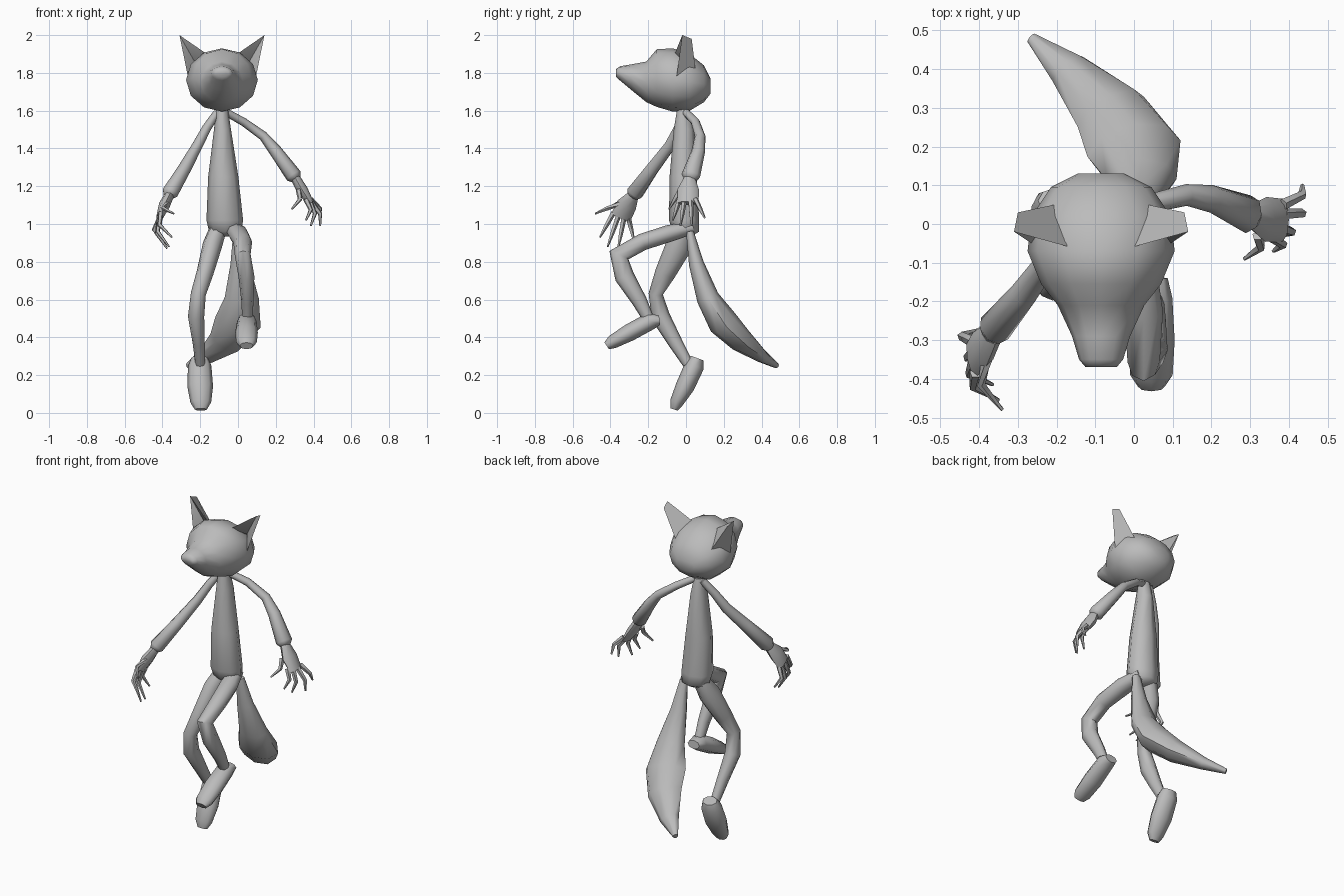
import bpy
import bmesh
import math
from mathutils import Vector

default_cube = bpy.data.objects.get("Cube")
if default_cube:
    bpy.data.objects.remove(default_cube, do_unlink=True)

grey = bpy.data.materials.new("plain grey")
grey.use_nodes = True
grey.diffuse_color = (.5, .5, .5, 1)
grey.node_tree.nodes["Principled BSDF"].inputs["Base Color"].default_value = grey.diffuse_color

X_AXIS, Y_AXIS, Z_AXIS = Vector((1, 0, 0)), Vector((0, 1, 0)), Vector((0, 0, 1))
BODY_CENTRE = -.085


def finish(name, bm, sharp_angle=60):
    """Turn a bmesh into a smooth shaded object in the shared grey."""
    bmesh.ops.recalc_face_normals(bm, faces=bm.faces)
    mesh = bpy.data.meshes.new(name)
    bm.to_mesh(mesh)
    bm.free()
    mesh.materials.append(grey)
    for polygon in mesh.polygons:
        polygon.use_smooth = True
    mesh.set_sharp_from_angle(angle=math.radians(sharp_angle))
    obj = bpy.data.objects.new(name, mesh)
    bpy.context.collection.objects.link(obj)
    return obj


def loft(name, rows, wide=X_AXIS, axis=None, sides=8):
    """Skin elliptical rings; each row is x, y, z, half width, half depth."""
    bm = bmesh.new()
    centres = [Vector(row[:3]) for row in rows]
    rings = []
    for i, row in enumerate(rows):
        if axis:
            tangent = axis
        else:
            before = (centres[i] - centres[max(i - 1, 0)]).normalized()
            after = (centres[min(i + 1, len(rows) - 1)] - centres[i]).normalized()
            tangent = (before + after).normalized()
        side = (wide - tangent * wide.dot(tangent)).normalized()
        up = tangent.cross(side)
        ring = []
        for k in range(sides):
            angle = math.tau * k / sides
            offset = side * row[3] * math.cos(angle) + up * row[4] * math.sin(angle)
            ring.append(bm.verts.new(centres[i] + offset))
        rings.append(ring)
    for lower, upper in zip(rings, rings[1:]):
        for k in range(sides):
            n = (k + 1) % sides
            bm.faces.new((lower[k], lower[n], upper[n], upper[k]))
    bm.faces.new(rings[0])
    bm.faces.new(rings[-1])
    return finish(name, bm)


def fingers(prefix, bases_and_tips, bulge):
    """Thin claws bent outward at the knuckle."""
    names = ("thumb", "first_finger", "middle_finger", "third_finger", "little_finger")
    for name, (base, tip) in zip(names, bases_and_tips):
        base, tip = Vector(base), Vector(tip)
        knuckle = base.lerp(tip, .5) + X_AXIS * bulge
        rows = [(*base, .015, .015), (*knuckle, .012, .012), (*tip, .005, .005)]
        loft(prefix + name, rows, wide=Y_AXIS, sides=5)


# Head and snout: rings by depth, given as y, top, bottom, half width
profile = [
    (.13, 1.77, 1.69, .06), (.095, 1.84, 1.645, .13), (.02, 1.9, 1.6, .18),
    (-.07, 1.93, 1.595, .19), (-.155, 1.925, 1.62, .155), (-.21, 1.86, 1.645, .112),
    (-.29, 1.845, 1.71, .075), (-.35, 1.835, 1.76, .057), (-.37, 1.82, 1.78, .04),
]
head_rows = [(BODY_CENTRE, y, (top + low) / 2, half, (top - low) / 2)
             for y, top, low, half in profile]
loft("head", head_rows, axis=-Y_AXIS, sides=12)

# Ears: hollow-fronted wedges mirrored about the head
for name, mirror in (("left_ear", 1), ("right_ear", -1)):
    bm = bmesh.new()
    points = {
        "inner": (.08, -.06, 1.9), "outer": (.18, -.05, 1.78), "back": (.12, .05, 1.82),
        "hollow": (.145, 0, 1.86), "tip": (.225, -.02, 2), "tip_back": (.215, .03, 1.98),
    }
    v = {key: bm.verts.new((BODY_CENTRE + mirror * x, y, z))
         for key, (x, y, z) in points.items()}
    for face in ("inner hollow tip", "hollow outer tip", "inner tip tip_back back",
                 "outer back tip_back tip", "inner back hollow", "outer hollow back"):
        bm.faces.new([v[key] for key in face.split()])
    finish(name, bm, sharp_angle=50)

# Torso
loft("torso", [
    (-.085, -.015, 1.62, .03, .03), (-.082, -.01, 1.5, .045, .055),
    (-.078, -.015, 1.25, .08, .072), (-.07, -.01, 1.02, .097, .08),
    (-.068, 0, .96, .085, .07), (-.06, 0, .935, .035, .03),
], axis=-Z_AXIS)

# Tail
loft("tail", [
    (0, .02, .96, .025, .02), (.01, .055, .79, .05, .04), (.02, .115, .61, .09, .06),
    (0, .195, .48, .125, .08), (-.06, .29, .385, .1, .065),
    (-.17, .4, .3, .055, .035), (-.265, .48, .25, .015, .015),
])

# Arms
loft("left_arm", [
    (-.06, 0, 1.59, .02, .02), (.03, .05, 1.54, .024, .022),
    (.135, .075, 1.465, .028, .025), (.2, .065, 1.385, .036, .034),
    (.295, .025, 1.255, .05, .043), (.31, .02, 1.235, .03, .025),
], wide=Y_AXIS)
loft("right_arm", [
    (-.11, 0, 1.59, .02, .02), (-.165, -.04, 1.51, .024, .024),
    (-.215, -.085, 1.415, .03, .028), (-.285, -.18, 1.29, .036, .035),
    (-.36, -.27, 1.165, .046, .043), (-.37, -.285, 1.145, .03, .025),
], wide=Y_AXIS)

# Hands
loft("left_palm", [
    (.3, .02, 1.25, .028, .025), (.34, .012, 1.18, .058, .03), (.385, .01, 1.11, .055, .018),
], wide=Y_AXIS)
loft("right_palm", [
    (-.36, -.275, 1.16, .028, .025), (-.39, -.315, 1.1, .055, .03),
    (-.415, -.345, 1.035, .055, .018),
], wide=Y_AXIS)
fingers("left_", [
    ((.32, -.03, 1.18), (.285, -.09, 1.08)), ((.36, -.035, 1.13), (.36, -.07, 1.02)),
    ((.38, -.01, 1.12), (.385, -.03, .99)), ((.385, .025, 1.12), (.435, .03, .99)),
    ((.385, .05, 1.13), (.435, .1, 1.03)),
], .025)
fingers("right_", [
    ((-.38, -.35, 1.11), (-.34, -.48, 1.055)), ((-.41, -.385, 1.06), (-.35, -.455, .93)),
    ((-.415, -.36, 1.04), (-.365, -.415, .88)), ((-.415, -.33, 1.03), (-.375, -.36, .87)),
    ((-.415, -.305, 1.03), (-.405, -.275, .91)),
], -.035)

# Legs
loft("left_leg", [
    (-.03, .03, .98, .04, .035), (0, -.09, .95, .055, .045), (.025, -.23, .905, .05, .045),
    (.025, -.355, .835, .042, .055), (.045, -.325, .72, .042, .052),
    (.05, -.245, .59, .032, .04), (.05, -.2, .5, .028, .03),
])
loft("right_leg", [
    (-.1, .01, .99, .045, .04), (-.135, -.035, .89, .052, .07),
    (-.175, -.11, .74, .045, .055), (-.21, -.16, .63, .04, .038),
    (-.222, -.135, .51, .043, .05), (-.208, -.055, .37, .032, .038),
    (-.2, .01, .26, .026, .028),
])

# Feet
loft("left_foot", [
    (.047, -.14, .49, .04, .025), (.047, -.19, .485, .052, .047),
    (.045, -.3, .425, .06, .046), (.045, -.39, .375, .055, .036),
    (.045, -.42, .355, .035, .022),
])
loft("right_foot", [
    (-.203, .06, .29, .045, .035), (-.203, .045, .25, .062, .052),
    (-.2, -.005, .14, .068, .05), (-.197, -.05, .055, .055, .036),
    (-.197, -.062, .018, .032, .02),
])
